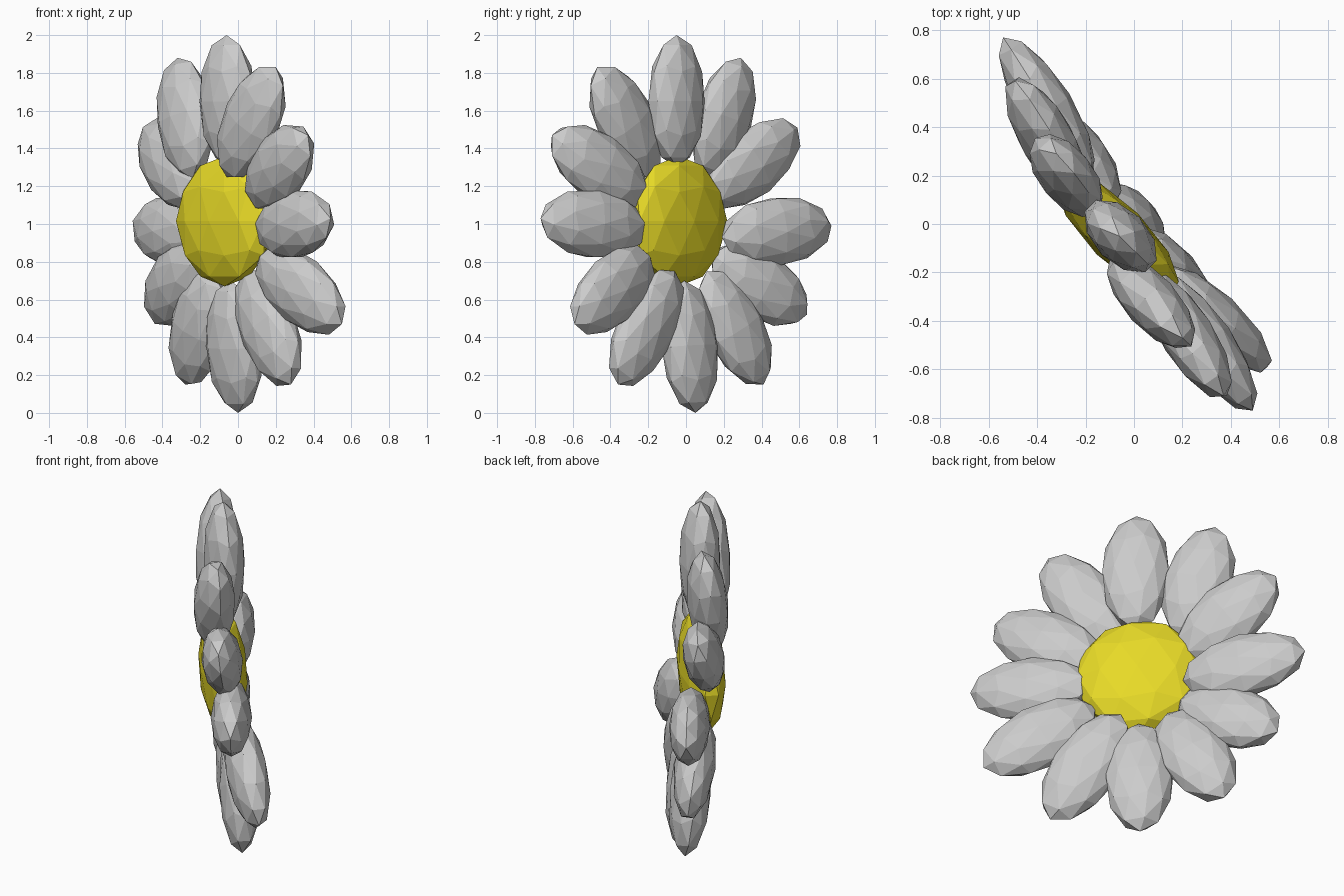
import bpy
from mathutils import Matrix, Vector

if "Cube" in bpy.data.objects:
    bpy.data.objects.remove(bpy.data.objects["Cube"])

NORMAL = Vector((1, 1, 0)).normalized()  # direction the flower faces


def ellipsoid(name, centre, axis, half_width, half_thick):
    """Low-poly icosphere stretched along axis, flattened along the flower normal."""
    centre, axis = Vector(centre), Vector(axis)
    long = axis.normalized()
    side = NORMAL.cross(long).normalized()
    thick = long.cross(side)
    rot = Matrix((side, thick, long)).transposed().to_4x4()
    scale = Matrix.Diagonal((half_width, half_thick, axis.length, 1))
    bpy.ops.mesh.primitive_ico_sphere_add(subdivisions=2, radius=1)
    ob = bpy.context.object
    ob.name = name
    ob.data.transform(Matrix.Translation(centre) @ rot @ scale)
    return ob


# Petals: (tip, centre), clockwise from the top
petals = [
    ((-0.06, -0.05, 2.00), (-0.055, -0.05, 1.65)),
    ((-0.32, 0.29, 1.88), (-0.28, 0.20, 1.56)),
    ((-0.49, 0.59, 1.51), (-0.36, 0.35, 1.32)),
    ((-0.54, 0.77, 0.99), (-0.36, 0.48, 0.96)),
    ((-0.46, 0.64, 0.52), (-0.33, 0.39, 0.68)),
    ((-0.28, 0.41, 0.15), (-0.21, 0.26, 0.45)),
    ((0.00, 0.05, 0.00), (-0.02, 0.02, 0.35)),
    ((0.28, -0.36, 0.15), (0.16, -0.21, 0.45)),
    ((0.55, -0.59, 0.47), (0.33, -0.39, 0.65)),
    ((0.49, -0.77, 1.03), (0.30, -0.49, 1.00)),
    ((0.37, -0.71, 1.47), (0.22, -0.46, 1.30)),
    ((0.20, -0.47, 1.83), (0.07, -0.32, 1.54)),
]
for i, (tip, centre) in enumerate(petals):
    ellipsoid(f"petal_{i + 1}", centre, Vector(tip) - Vector(centre), 0.185, 0.11)

# Yellow flower centre
disc = ellipsoid("flower_centre", (-0.07, -0.04, 1.015), (0, 0, 0.345), 0.345, 0.12)
mat = bpy.data.materials.new("yellow")
mat.diffuse_color = (0.8, 0.7, 0.02, 1)
mat.use_nodes = True
mat.node_tree.nodes["Principled BSDF"].inputs["Base Color"].default_value = mat.diffuse_color
disc.data.materials.append(mat)
